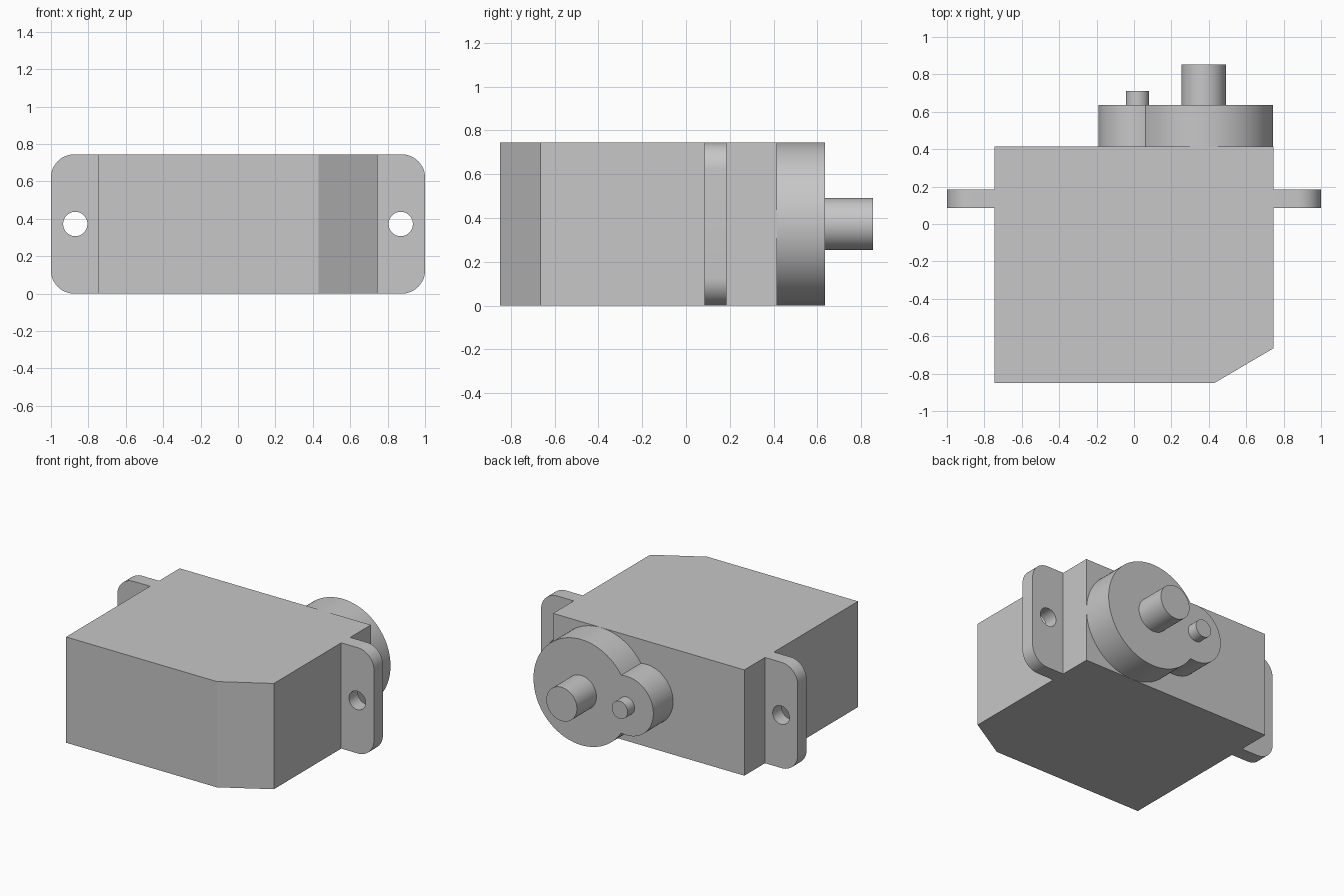
import bpy
import bmesh
from math import pi, sin, cos, acos, radians
from mathutils import Vector

default_cube = bpy.data.objects.get("Cube")
if default_cube:
    bpy.data.objects.remove(default_cube, do_unlink=True)

# Single grey plastic
GREY = (0.57, 0.57, 0.57, 1.0)
plastic = bpy.data.materials.new("grey_plastic")
plastic.use_nodes = True
plastic.diffuse_color = GREY
plastic.node_tree.nodes["Principled BSDF"].inputs["Base Color"].default_value = GREY

HALF_WIDTH = 0.745    # body side walls
HEIGHT = 0.745
MID = HEIGHT / 2      # height of the shaft axis
REAR = 0.415          # rear wall of the body
CAP = 0.635           # rear face of the gear housing


def arc(cx, cz, r, start, end, steps):
    """Points along an arc, angles in radians."""
    angles = [start + (end - start) * i / steps for i in range(steps + 1)]
    return [(cx + r * cos(a), cz + r * sin(a)) for a in angles]


def prism(name, outline, low, high, axis):
    """Extrude a 2D outline along y (outline in x, z) or z (outline in x, y)."""
    bm = bmesh.new()
    place = (lambda p: (p[0], low, p[1])) if axis == "y" else (lambda p: (p[0], p[1], low))
    face = bm.faces.new([bm.verts.new(place(p)) for p in outline])
    grown = bmesh.ops.extrude_face_region(bm, geom=[face])["geom"]
    shift = Vector((0, high - low, 0)) if axis == "y" else Vector((0, 0, high - low))
    bmesh.ops.translate(bm, vec=shift, verts=[v for v in grown if isinstance(v, bmesh.types.BMVert)])
    bmesh.ops.recalc_face_normals(bm, faces=bm.faces)
    mesh = bpy.data.meshes.new(name)
    bm.to_mesh(mesh)
    bm.free()
    mesh.materials.append(plastic)
    obj = bpy.data.objects.new(name, mesh)
    bpy.context.collection.objects.link(obj)
    return obj


def smooth(obj):
    bpy.ops.object.select_all(action="DESELECT")
    obj.select_set(True)
    bpy.context.view_layer.objects.active = obj
    bpy.ops.object.shade_smooth_by_angle(angle=radians(30))


def cylinder(name, x, radius, low, high):
    return prism(name, arc(x, MID, radius, 0, 2 * pi, 64)[:-1], low, high, "y")


# Motor body with one chamfered front corner
prism("body", [(-HALF_WIDTH, -0.85), (0.43, -0.85), (HALF_WIDTH, -0.665),
               (HALF_WIDTH, REAR), (-HALF_WIDTH, REAR)], 0, HEIGHT, "z")

# Mounting tabs: rounded outer corners and a screw hole
CORNER = 0.125
for side, label in ((1, "left"), (-1, "right")):
    outline = [(HALF_WIDTH, 0)]
    outline += arc(1 - CORNER, CORNER, CORNER, -pi / 2, 0, 12)
    outline += arc(1 - CORNER, HEIGHT - CORNER, CORNER, 0, pi / 2, 12)
    outline.append((HALF_WIDTH, HEIGHT))
    tab = prism(label + "_mounting_tab", [(side * x, z) for x, z in outline], 0.085, 0.185, "y")
    cutter = cylinder(label + "_hole_cutter", side * 0.87, 0.065, 0, 0.3)
    cutter.hide_render = True
    hole = tab.modifiers.new("screw_hole", "BOOLEAN")
    hole.operation = "DIFFERENCE"
    hole.solver = "EXACT"
    hole.object = cutter
    bpy.ops.object.select_all(action="DESELECT")
    bpy.context.view_layer.objects.active = tab
    tab.select_set(True)
    bpy.ops.object.modifier_apply(modifier=hole.name)
    bpy.data.objects.remove(cutter, do_unlink=True)
    smooth(tab)

# Gear housing: a large disc merged with a smaller lobe
BIG_X, BIG_R = 0.372, 0.372
LOBE_X, LOBE_R = 0.018, 0.208
gap = BIG_X - LOBE_X
big_angle = acos((gap ** 2 + BIG_R ** 2 - LOBE_R ** 2) / (2 * gap * BIG_R))
lobe_angle = acos((gap ** 2 + LOBE_R ** 2 - BIG_R ** 2) / (2 * gap * LOBE_R))
housing = arc(BIG_X, MID, BIG_R, big_angle - pi, pi - big_angle, 72)[:-1]
housing += arc(LOBE_X, MID, LOBE_R, lobe_angle, 2 * pi - lobe_angle, 40)[:-1]
smooth(prism("gear_housing", housing, REAR, CAP, "y"))

# Output shaft and small gear pin
smooth(cylinder("output_shaft", BIG_X, 0.119, CAP, 0.853))
smooth(cylinder("gear_pin", LOBE_X, 0.062, CAP, 0.712))
